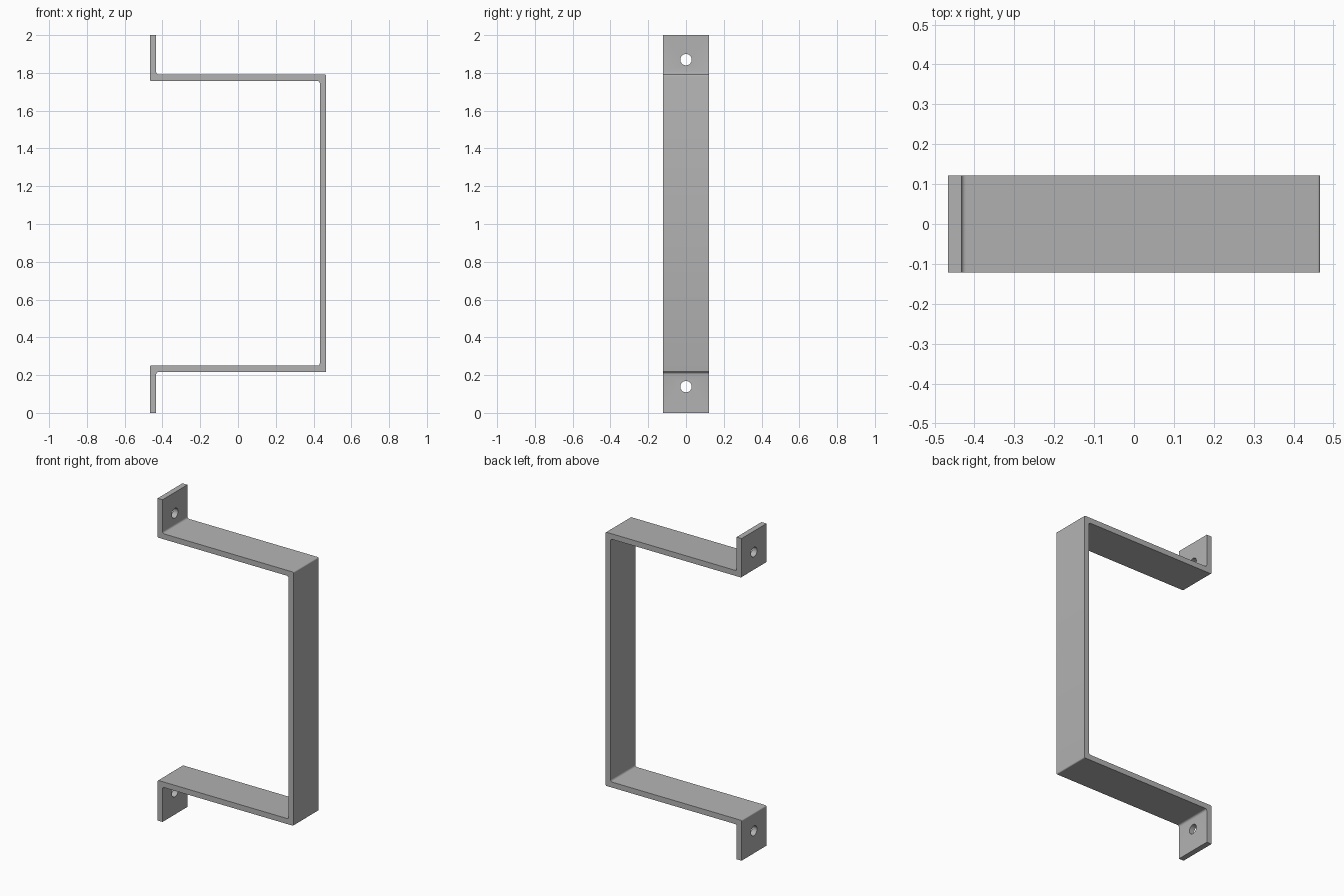
import bpy, bmesh
from math import pi

cube = bpy.data.objects.get("Cube")
if cube:
    bpy.data.objects.remove(cube, do_unlink=True)

HALF_X, HALF_Y, T = 0.467, 0.122, 0.034   # half length, half width, sheet thickness
LOW, HIGH = 0.216, 1.791                  # outer faces of the two arms
HOLES = (0.139, 1.870)
HOLE_R = 0.03
IN_R, OUT_R = 0.012, 0.007

steel = bpy.data.materials.new("grey_steel")
steel.use_nodes = True
steel.diffuse_color = (0.45, 0.45, 0.45, 1)
steel.node_tree.nodes["Principled BSDF"].inputs["Base Color"].default_value = (0.45, 0.45, 0.45, 1)

# Outline of the bent strip: (x, z, corner radius)
a, b = -HALF_X, HALF_X
outline = [
    (a, 0, 0), (a + T, 0, 0), (a + T, LOW, IN_R), (b, LOW, OUT_R),
    (b, HIGH, OUT_R), (a + T, HIGH, IN_R), (a + T, 2, 0), (a, 2, 0),
    (a, HIGH - T, OUT_R), (b - T, HIGH - T, IN_R),
    (b - T, LOW + T, IN_R), (a, LOW + T, OUT_R),
]

# Strip: extrude the outline across the width, then round the bends
bm = bmesh.new()
front = bm.faces.new([bm.verts.new((x, -HALF_Y, z)) for x, z, r in outline])
side = bmesh.ops.extrude_face_region(bm, geom=[front])
bmesh.ops.translate(bm, vec=(0, 2 * HALF_Y, 0),
                    verts=[g for g in side["geom"] if isinstance(g, bmesh.types.BMVert)])
bmesh.ops.recalc_face_normals(bm, faces=bm.faces[:])
for radius in (IN_R, OUT_R):
    corners = [(x, z) for x, z, r in outline if r == radius]
    bends = [e for e in bm.edges
             if abs(e.verts[0].co.y - e.verts[1].co.y) > HALF_Y
             and any(abs(e.verts[0].co.x - x) + abs(e.verts[0].co.z - z) < 0.001
                     for x, z in corners)]
    bmesh.ops.bevel(bm, geom=bends, offset=radius, offset_type='OFFSET',
                    segments=4, profile=0.5, affect='EDGES')
mesh = bpy.data.meshes.new("bracket_strip")
bm.to_mesh(mesh)
bm.free()
strip = bpy.data.objects.new("bracket_strip", mesh)
bpy.context.collection.objects.link(strip)
mesh.materials.append(steel)

# Screw holes through both mounting tabs
for z in HOLES:
    bpy.ops.mesh.primitive_cylinder_add(vertices=32, radius=HOLE_R, depth=4 * T,
                                        location=(a + T / 2, 0, z), rotation=(0, pi / 2, 0))
    cutter = bpy.context.object
    cutter.name = "screw_hole_cutter"
    cutter.data.materials.append(steel)
    cutter.hide_render = True
    cut = strip.modifiers.new("screw_hole", 'BOOLEAN')
    cut.operation = 'DIFFERENCE'
    cut.solver = 'EXACT'
    cut.object = cutter
    bpy.ops.object.select_all(action='DESELECT')
    strip.select_set(True)
    bpy.context.view_layer.objects.active = strip
    bpy.ops.object.modifier_apply(modifier=cut.name)
    bpy.data.objects.remove(cutter, do_unlink=True)

bpy.ops.object.shade_smooth_by_angle(angle=pi / 6)
